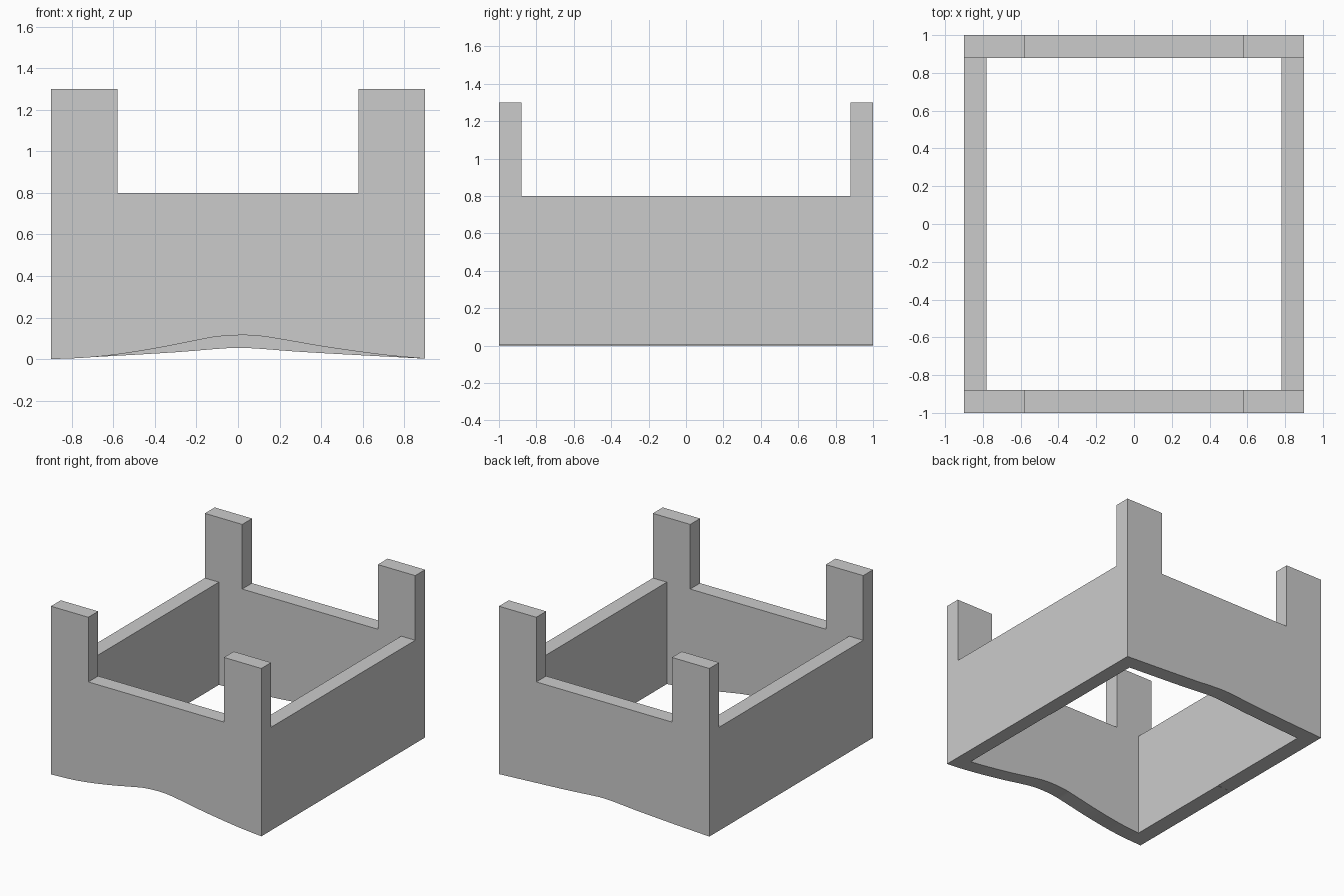
import bpy, bmesh
from mathutils import Vector
from math import radians

cube = bpy.data.objects.get("Cube")
if cube:
    bpy.data.objects.remove(cube, do_unlink=True)

HX, HY, WALL = 0.9, 1.0, 0.12
RAIL_Z, POST_Z, POST_X = 0.8, 1.3, 0.58

grey = bpy.data.materials.new("plain grey")
grey.use_nodes = True
color = (0.6, 0.6, 0.6, 1)
grey.diffuse_color = color
grey.node_tree.nodes["Principled BSDF"].inputs["Base Color"].default_value = color


def smooth_curve(pts, steps=5):
    """Interpolate a smooth curve through the given (x, z) points."""
    p = [Vector(q) for q in pts]
    p = [2 * p[0] - p[1]] + p + [2 * p[-1] - p[-2]]
    out = []
    for a, b, c, d in zip(p, p[1:], p[2:], p[3:]):
        for i in range(steps):
            t = i / steps
            out.append(0.5 * (2 * b + (c - a) * t + (2 * a - 5 * b + 4 * c - d) * t ** 2
                              + (3 * b - a - 3 * c + d) * t ** 3))
    return out + [p[-2]]


def extrude_profile(name, profile, y0, y1):
    """Solid made from an (x, z) outline pushed along y."""
    bm = bmesh.new()
    face = bm.faces.new([bm.verts.new((x, y0, z)) for x, z in profile])
    new = bmesh.ops.extrude_face_region(bm, geom=[face])["geom"]
    bmesh.ops.translate(bm, vec=(0, y1 - y0, 0),
                        verts=[v for v in new if isinstance(v, bmesh.types.BMVert)])
    bmesh.ops.recalc_face_normals(bm, faces=bm.faces)
    mesh = bpy.data.meshes.new(name)
    bm.to_mesh(mesh)
    bm.free()
    mesh.materials.append(grey)
    obj = bpy.data.objects.new(name, mesh)
    bpy.context.collection.objects.link(obj)
    return obj


def combine(obj, other, operation):
    """Apply a boolean and discard the second solid."""
    mod = obj.modifiers.new("combine", 'BOOLEAN')
    mod.object, mod.operation, mod.solver = other, operation, 'EXACT'
    bpy.context.view_layer.objects.active = obj
    bpy.ops.object.modifier_apply(modifier=mod.name)
    bpy.data.objects.remove(other, do_unlink=True)


def box(name, hx, y0, y1, z0, z1):
    return extrude_profile(name, [(-hx, z0), (hx, z0), (hx, z1), (-hx, z1)], y0, y1)


# Notched upper outline shared by both ends
top = [(HX, POST_Z), (POST_X, POST_Z), (POST_X, RAIL_Z),
       (-POST_X, RAIL_Z), (-POST_X, POST_Z), (-HX, POST_Z)]

# Arched lower edges: tall at the front, shallow at the back
front_arch = smooth_curve([(-HX, 0), (-0.75, 0.006), (-0.6, 0.02), (-0.4, 0.051), (-0.2, 0.09),
                           (-0.1, 0.108), (0.02, 0.115), (0.12, 0.109), (0.25, 0.088),
                           (0.4, 0.062), (0.6, 0.033), (0.75, 0.015), (HX, 0.002)])
back_arch = smooth_curve([(-HX, 0), (-0.6, 0.015), (-0.3, 0.033), (-0.1, 0.049), (0, 0.054),
                          (0.1, 0.05), (0.3, 0.035), (0.6, 0.018), (HX, 0.002)])

# Two halves meeting in the middle of the side walls
frame = extrude_profile("frame", front_arch + top, -HY, 0)
combine(frame, extrude_profile("back_half", back_arch + top, 0, HY), 'UNION')

# Open middle, and lowered side rails between the corner posts
combine(frame, box("cavity", HX - WALL, WALL - HY, HY - WALL, -1, 2), 'DIFFERENCE')
combine(frame, box("side_gap", 2, WALL - HY, HY - WALL, RAIL_Z, 2), 'DIFFERENCE')

bpy.ops.object.select_all(action='DESELECT')
frame.select_set(True)
bpy.context.view_layer.objects.active = frame
bpy.ops.object.shade_smooth_by_angle(angle=radians(30))
